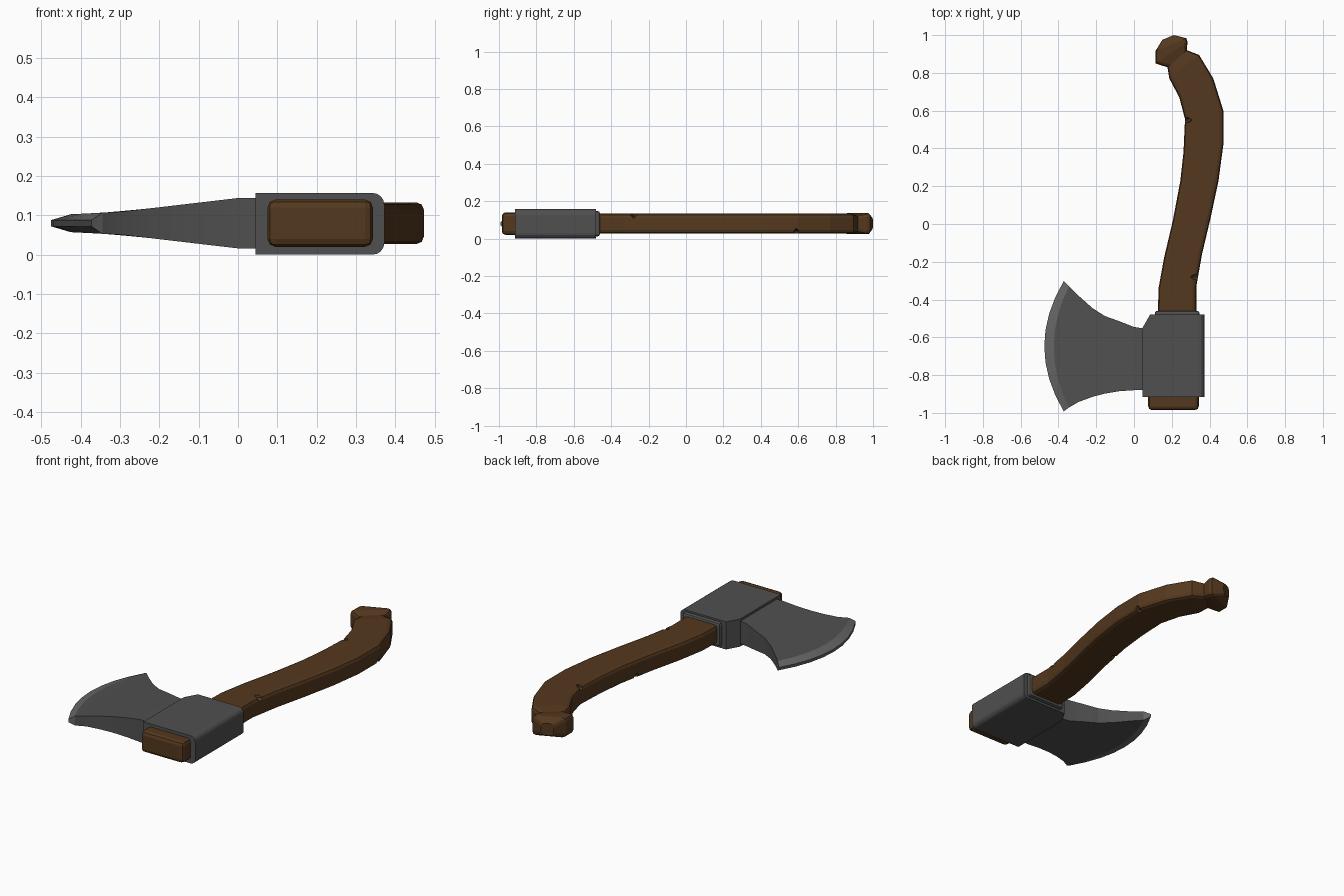
import bpy, bmesh, math
from mathutils import Vector

if "Cube" in bpy.data.objects:
    bpy.data.objects.remove(bpy.data.objects["Cube"])

ZC = 0.08  # mid height of the lying axe


def material(name, rgb):
    m = bpy.data.materials.new(name)
    m.diffuse_color = (*rgb, 1)
    m.use_nodes = True
    m.node_tree.nodes["Principled BSDF"].inputs["Base Color"].default_value = m.diffuse_color
    return m


WOOD = material("wood", (0.09, 0.04, 0.013))
STEEL = material("steel", (0.08, 0.08, 0.08))
EDGE = material("sharp_steel", (0.13, 0.13, 0.13))


def finish(bm, name, *mats):
    bmesh.ops.recalc_face_normals(bm, faces=bm.faces)
    me = bpy.data.meshes.new(name)
    bm.to_mesh(me)
    bm.free()
    ob = bpy.data.objects.new(name, me)
    bpy.context.collection.objects.link(ob)
    for m in mats:
        me.materials.append(m)
    return ob


def loft(bm, rings):
    """Skin a list of closed rings of points and cap both ends."""
    vs = [[bm.verts.new(p) for p in r] for r in rings]
    n = len(vs[0])
    for a, b in zip(vs, vs[1:]):
        for i in range(n):
            j = (i + 1) % n
            bm.faces.new((a[i], a[j], b[j], b[i]))
    bm.faces.new(vs[0])
    bm.faces.new(vs[-1])
    return vs


def box(name, lo, hi, mat, bevel, segs=2):
    bm = bmesh.new()
    loft(bm, [[(lo[0], y, lo[2]), (hi[0], y, lo[2]), (hi[0], y, hi[2]), (lo[0], y, hi[2])]
              for y in (lo[1], hi[1])])
    bmesh.ops.bevel(bm, geom=bm.edges[:], offset=bevel, segments=segs, profile=0.5, affect='EDGES')
    return finish(bm, name, mat)


def rounded_ring(left, right, hz, r=0.02):
    """Rounded rectangle between two outline points."""
    a, b = Vector((*left, ZC)), Vector((*right, ZC))
    mid, u, hw = (a + b) / 2, (b - a).normalized(), (b - a).length / 2
    pts = []
    for k, (sx, sz) in enumerate(((1, 1), (-1, 1), (-1, -1), (1, -1))):
        for s in range(3):
            t = math.radians(90 * k + 45 * s)
            pts.append(mid + u * (sx * (hw - r) + r * math.cos(t))
                       + Vector((0, 0, sz * (hz - r) + r * math.sin(t))))
    return pts


# Curved handle with waisted neck and knob: left point, right point, half height
H = 0.053
sections = [
    ((.127, -.9), (.33, -.9), H), ((.127, -.45), (.33, -.45), H),
    ((.13, -.34), (.33, -.33), H), ((.16, -.175), (.36, -.16), H),
    ((.205, .015), (.405, .03), H), ((.245, .227), (.447, .227), H),
    ((.262, .38), (.473, .42), H), ((.27, .555), (.473, .60), H),
    ((.24, .67), (.42, .77), H), ((.187, .77), (.345, .895), H),
    ((.177, .83), (.28, .92), .046),
    ((.113, .85), (.28, .92), .056), ((.113, .915), (.277, .984), .056),
    ((.15, .975), (.21, 1.0), .035),
]
sections[11] = ((.113, .85), (.283, .965), .056)
bm = bmesh.new()
loft(bm, [rounded_ring(*s) for s in sections])
handle = finish(bm, "handle", WOOD)

# Small wedge nicks along the handle corners
bm = bmesh.new()
for x, y, z in ((.268, .55, .133), (.338, -.28, .133), (.473, .59, .03), (.226, .12, .03)):
    res = bmesh.ops.create_icosphere(bm, subdivisions=1, radius=0.026)
    for v in res['verts']:
        v.co = Vector((v.co.x * 1.7, v.co.y * 0.7, v.co.z)) + Vector((x, y, z))
cutter = finish(bm, "nick_cutter", WOOD)
cutter.hide_render = True
cutter.hide_set(True)
mod = handle.modifiers.new("nicks", 'BOOLEAN')
mod.operation = 'DIFFERENCE'
mod.solver = 'EXACT'
mod.object = cutter

# Butt of the handle poking through the head
box("handle_butt", (.075, -.985, .02), (.343, -.86, .14), WOOD, .02)

# Head socket: clipped outline, rounded along the back
bm = bmesh.new()
outline = ((.045, -.915), (.372, -.915), (.372, -.48), (.085, -.48), (.045, -.55))
loft(bm, [[(x, y, z) for x, y in outline] for z in (0, .157)])
back = [e for e in bm.edges if all(v.co.x > .37 for v in e.verts)
        and abs(e.verts[0].co.y - e.verts[1].co.y) > .1]
bmesh.ops.bevel(bm, geom=back, offset=.03, segments=4, profile=0.5, affect='EDGES')
finish(bm, "head_socket", STEEL)

# Collar where the handle enters
box("collar", (.11, -.52, .012), (.347, -.46, .147), STEEL, .012)


# Blade: columns of (x at tips, upper y, lower y, forward bulge)
def half_thickness(x):
    if x > 0:
        return .064
    return .064 + x * .117 if x > -.3 else .029 + (x + .3) * .05


columns = [(.06, -.555, -.88, 0), (0, -.545, -.88, 0), (-.077, -.515, -.885, .005),
           (-.155, -.487, -.898, .015), (-.22, -.445, -.915, .03), (-.293, -.38, -.942, .05),
           (-.345, -.33, -.972, .08), (-.372, -.302, -.992, .103)]
N = 8
rings = []
for k, (x, yt, yb, bulge) in enumerate(columns):
    upper, lower = [], []
    for i in range(N + 1):
        t = i / N
        px = x - bulge * (1 - (2 * t - 1) ** 2)
        y = yt + (yb - yt) * t
        h = .008 if k == len(columns) - 1 else half_thickness(px)
        upper.append((px, y, ZC + h))
        lower.append((px, y, ZC - h))
    rings.append(upper + lower[::-1])
bm = bmesh.new()
vs = loft(bm, rings)
tip = set(vs[-1])
for f in bm.faces:
    if any(v in tip for v in f.verts):
        f.material_index = 1
blade = finish(bm, "blade", STEEL, EDGE)

# Soft shading on the curved blade only
bpy.context.view_layer.objects.active = blade
blade.select_set(True)
bpy.ops.object.shade_smooth_by_angle(angle=math.radians(12))
